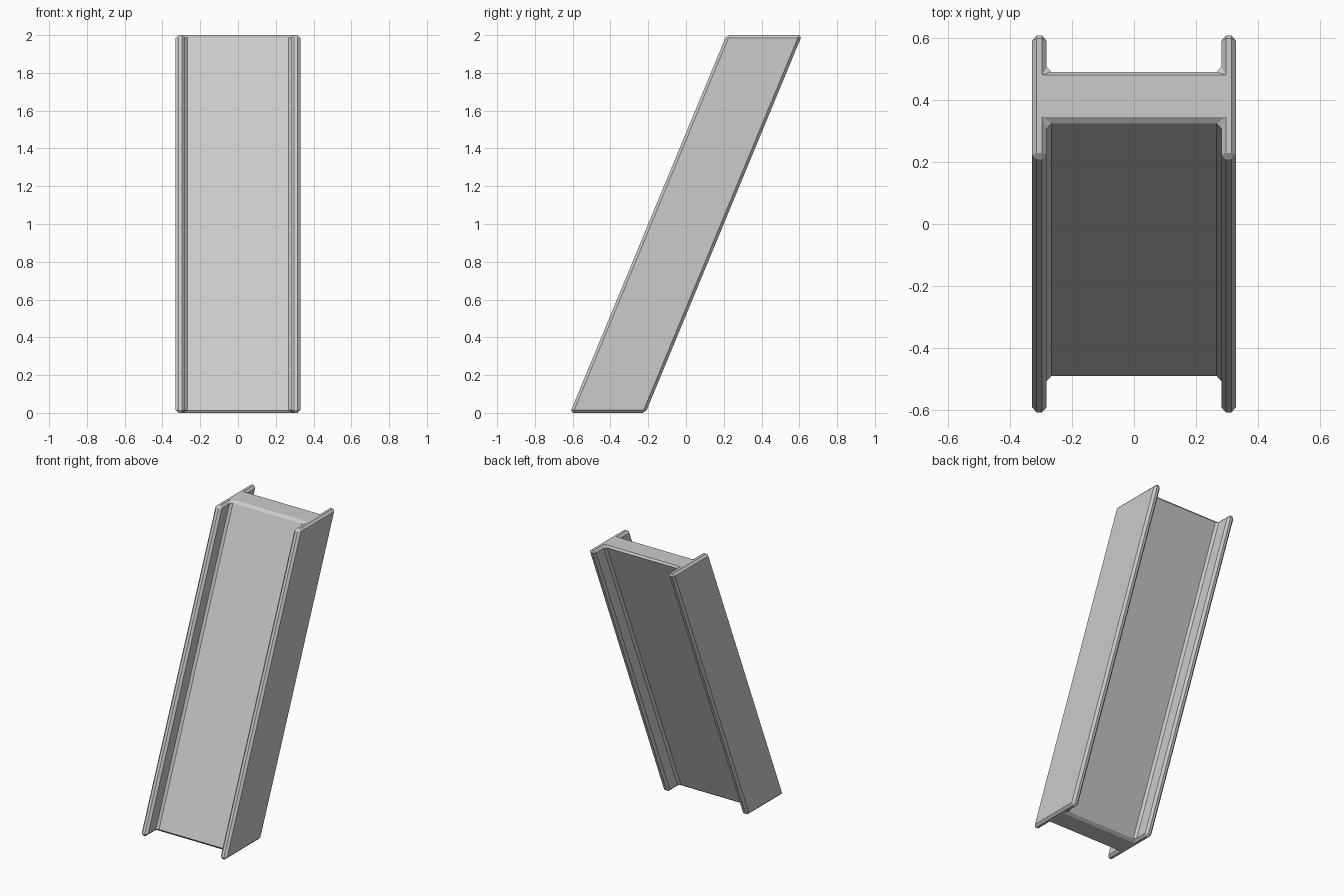
import bpy, bmesh, math

if "Cube" in bpy.data.objects:
    bpy.data.objects.remove(bpy.data.objects["Cube"])

HEIGHT = 2.0
LEAN = math.tan(math.radians(22.5))
OUT, INN = 0.33, 0.282      # flange outer / inner x
FLANGE, WEB = 0.2, 0.083    # half depths in y

# H-shaped cross-section: one quarter-pair mirrored across x
right = [(INN, -WEB), (INN, -FLANGE), (OUT, -FLANGE),
         (OUT, FLANGE), (INN, FLANGE), (INN, WEB)]
profile = right + [(-x, y) for x, y in reversed(right)]

# extrude the section, leaning towards the back
bm = bmesh.new()
base = bm.faces.new([bm.verts.new((x, y - LEAN * HEIGHT / 2, 0)) for x, y in profile])
ext = bmesh.ops.extrude_face_region(bm, geom=[base])
top = [g for g in ext["geom"] if isinstance(g, bmesh.types.BMVert)]
bmesh.ops.translate(bm, verts=top, vec=(0, LEAN * HEIGHT, HEIGHT))
bmesh.ops.recalc_face_normals(bm, faces=bm.faces[:])

mesh = bpy.data.meshes.new("leaning_beam")
bm.to_mesh(mesh)
bm.free()
beam = bpy.data.objects.new("leaning_beam", mesh)
bpy.context.collection.objects.link(beam)

# flat chamfer on every edge
bevel = beam.modifiers.new("chamfer", 'BEVEL')
bevel.width = 0.015
bevel.segments = 1
bevel.limit_method = 'ANGLE'
bevel.angle_limit = math.radians(30)
